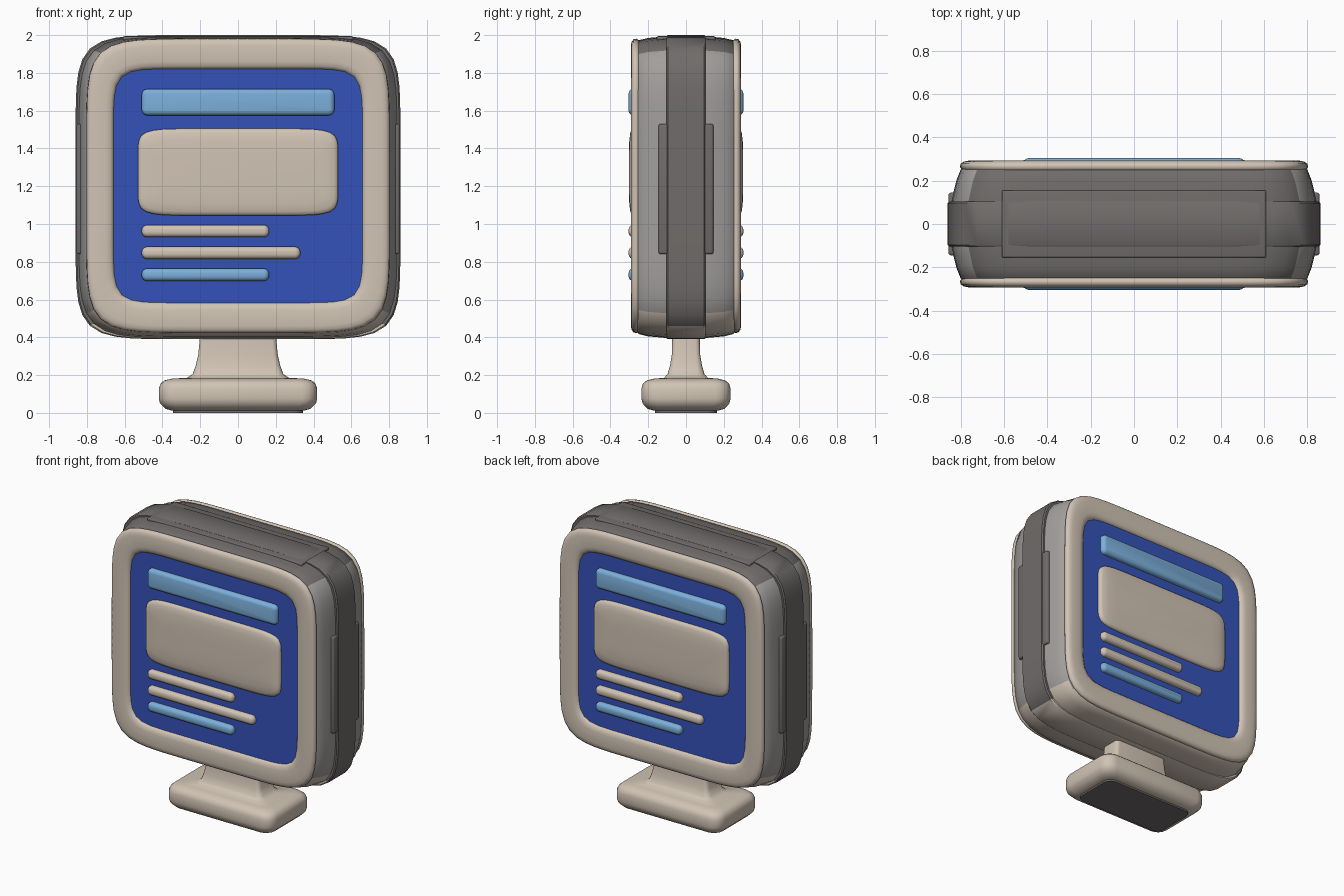
import bpy, bmesh
from math import cos, sin, pi, radians, copysign

cube = bpy.data.objects.get("Cube")
if cube:
    bpy.data.objects.remove(cube)


def material(name, r, g, b):
    m = bpy.data.materials.new(name)
    m.use_nodes = True
    m.diffuse_color = (r, g, b, 1)
    bsdf = m.node_tree.nodes["Principled BSDF"]
    bsdf.inputs["Base Color"].default_value = (r, g, b, 1)
    bsdf.inputs["Roughness"].default_value = 0.7
    return m


BEIGE = material("warm beige", 0.64, 0.55, 0.46)
BLUE = material("deep blue", 0.035, 0.085, 0.48)
SKY = material("light blue", 0.2, 0.43, 0.7)
DARK = material("dark grey", 0.16, 0.15, 0.145)
LIGHT = material("light grey", 0.36, 0.345, 0.335)
MID_Z = 1.195


def squircle(a, b, n, count=96):
    """Closed outline with softly bulging sides."""
    pts = []
    for i in range(count):
        t = 2 * pi * i / count
        c, s = cos(t), sin(t)
        k = (abs(c) ** n + abs(s) ** n) ** (-1 / n)
        pts.append((a * c * k, b * s * k))
    return pts


def round_rect(hx, hy, r, steps=6):
    """Closed rectangle outline with rounded corners."""
    pts = []
    for q, (sx, sy) in enumerate(((1, 1), (-1, 1), (-1, -1), (1, -1))):
        for i in range(steps + 1):
            t = pi / 2 * (q + i / steps)
            pts.append((sx * (hx - r) + r * cos(t), sy * (hy - r) + r * sin(t)))
    return pts


def finish(name, bm, mats, rule=None, angle=40):
    bmesh.ops.recalc_face_normals(bm, faces=bm.faces)
    if rule:
        for f in bm.faces:
            f.material_index = rule(f)
    mesh = bpy.data.meshes.new(name)
    bm.to_mesh(mesh)
    bm.free()
    for m in mats:
        mesh.materials.append(m)
    obj = bpy.data.objects.new(name, mesh)
    bpy.context.collection.objects.link(obj)
    bpy.ops.object.select_all(action="DESELECT")
    obj.select_set(True)
    bpy.context.view_layer.objects.active = obj
    bpy.ops.object.shade_smooth_by_angle(angle=radians(angle))
    return obj


def loft(name, rings, mats, rule=None, closed=False, angle=40):
    """Skin a list of rings; cap the ends unless the rings form a loop."""
    bm = bmesh.new()
    loops = [[bm.verts.new(p) for p in ring] for ring in rings]
    pairs = list(zip(loops, loops[1:]))
    if closed:
        pairs.append((loops[-1], loops[0]))
    else:
        bm.faces.new(loops[0])
        bm.faces.new(loops[-1])
    for lo, hi in pairs:
        for i in range(len(lo)):
            j = (i + 1) % len(lo)
            bm.faces.new((lo[i], lo[j], hi[j], hi[i]))
    return finish(name, bm, mats, rule, angle)


def upright(points, y, cx=0, cz=MID_Z, side=1):
    """Place an outline in the xz plane; side -1 faces the front."""
    return [(-side * (cx + x), side * y, cz + z) for x, z in points]


def box(name, size, centre, mat, bevel):
    bm = bmesh.new()
    bmesh.ops.create_cube(bm, size=1)
    bmesh.ops.scale(bm, vec=size, verts=bm.verts)
    bmesh.ops.translate(bm, vec=centre, verts=bm.verts)
    bmesh.ops.bevel(bm, geom=bm.edges[:], offset=bevel, segments=3,
                    profile=0.5, affect="EDGES")
    return finish(name, bm, [mat])


# Casing: dark top, light grey flanks, beige underside
def casing_rule(f):
    if f.normal.z > 0.62:
        return 0
    return 2 if f.normal.z < -0.35 else 1


half = [(0.262, 0.785, 0.765), (0.25, 0.8, 0.778), (0.2, 0.82, 0.79),
        (0.11, 0.842, 0.798)]
sections = half + [(-y, a, b) for y, a, b in reversed(half)]
loft("casing", [upright(squircle(a, b, 7), y) for y, a, b in sections],
     [DARK, LIGHT, BEIGE], casing_rule)

# Raised band around the middle of the casing
band = [(0.104, 0.835, 0.792), (0.104, 0.852, 0.8), (0.096, 0.86, 0.805)]
sections = band + [(-y, a, b) for y, a, b in reversed(band)]
loft("centre_band", [upright(squircle(a, b, 7.5), y) for y, a, b in sections],
     [DARK, BEIGE], lambda f: int(f.calc_center_median().z < 0.48))

# Wider pads on the flanks and on top
for label, s in (("left", 1), ("right", -1)):
    box(label + "_side_pad", (0.1, 0.29, 0.69), (s * 0.806, 0, 1.185), DARK, 0.012)
box("top_pad", (1.22, 0.31, 0.06), (0, 0, 1.964), DARK, 0.008)

# Both display faces, each reading from its own left
for label, s in (("front", -1), ("back", 1)):
    profile = [(0.245, 0.79, 0.768, 7), (0.262, 0.803, 0.779, 7),
               (0.278, 0.8, 0.776, 7), (0.288, 0.785, 0.762, 7),
               (0.292, 0.765, 0.742, 7), (0.292, 0.7, 0.66, 8.5),
               (0.287, 0.675, 0.635, 9.5), (0.275, 0.66, 0.62, 10),
               (0.245, 0.655, 0.615, 10)]
    loft(label + "_frame",
         [upright(squircle(a, b, n), y, 0, 1.202, s) for y, a, b, n in profile],
         [BEIGE], closed=True, angle=60)
    loft(label + "_screen",
         [upright(squircle(0.68, 0.64, 10), y, 0, 1.202, s) for y in (0.25, 0.27)],
         [BLUE])

    # Picture panel: a shallow cushion
    cushion = [(0.262, 1, 0), (0.28, 1, 0), (0.289, 1, 0.008), (0.295, 1, 0.022),
               (0.3, 1, 0.06), (0.303, 1, 0.12)]
    loft(label + "_picture_panel",
         [upright(squircle(0.53 - d, 0.23 - d, 8), y, 0, 1.275, s)
          for y, k, d in cushion], [BEIGE], angle=60)

    # Raised text bars: left end, right end, bottom, top
    bars = [("title_bar", -0.51, 0.51, 1.575, 1.715, SKY),
            ("upper_line", -0.51, 0.165, 0.93, 0.995, BEIGE),
            ("middle_line", -0.51, 0.33, 0.815, 0.88, BEIGE),
            ("lower_line", -0.51, 0.165, 0.698, 0.765, SKY)]
    for name, x0, x1, z0, z1, mat in bars:
        hx, hz = (x1 - x0) / 2, (z1 - z0) / 2
        rings = []
        for y, d in ((0.262, 0), (0.284, 0), (0.294, 0.005), (0.301, 0.013), (0.304, 0.024)):
            outline = round_rect(hx - d, hz - d, min(0.035, hz) * 0.9 - d)
            rings.append(upright(outline, y, (x0 + x1) / 2, (z0 + z1) / 2, s))
        loft(label + "_" + name, rings, [mat], angle=60)

# Stand: chunky foot flowing into a narrow neck
foot = [(0.012, 0.35, 0.17, 0.06), (0.022, 0.385, 0.205, 0.07),
        (0.05, 0.413, 0.23, 0.08), (0.075, 0.419, 0.236, 0.08),
        (0.13, 0.419, 0.236, 0.08), (0.155, 0.41, 0.228, 0.08),
        (0.172, 0.39, 0.208, 0.07), (0.181, 0.35, 0.17, 0.06),
        (0.186, 0.27, 0.115, 0.05), (0.205, 0.24, 0.098, 0.04),
        (0.25, 0.224, 0.085, 0.03), (0.31, 0.21, 0.075, 0.025),
        (0.42, 0.2, 0.072, 0.025)]
loft("stand", [[(x, y, z) for x, y in round_rect(hx, hy, r, 4)]
               for z, hx, hy, r in foot], [BEIGE], angle=50)
loft("foot_pad", [[(x, y, z) for x, y in round_rect(0.345, 0.165, 0.055, 4)]
                  for z in (0, 0.014)], [DARK])
